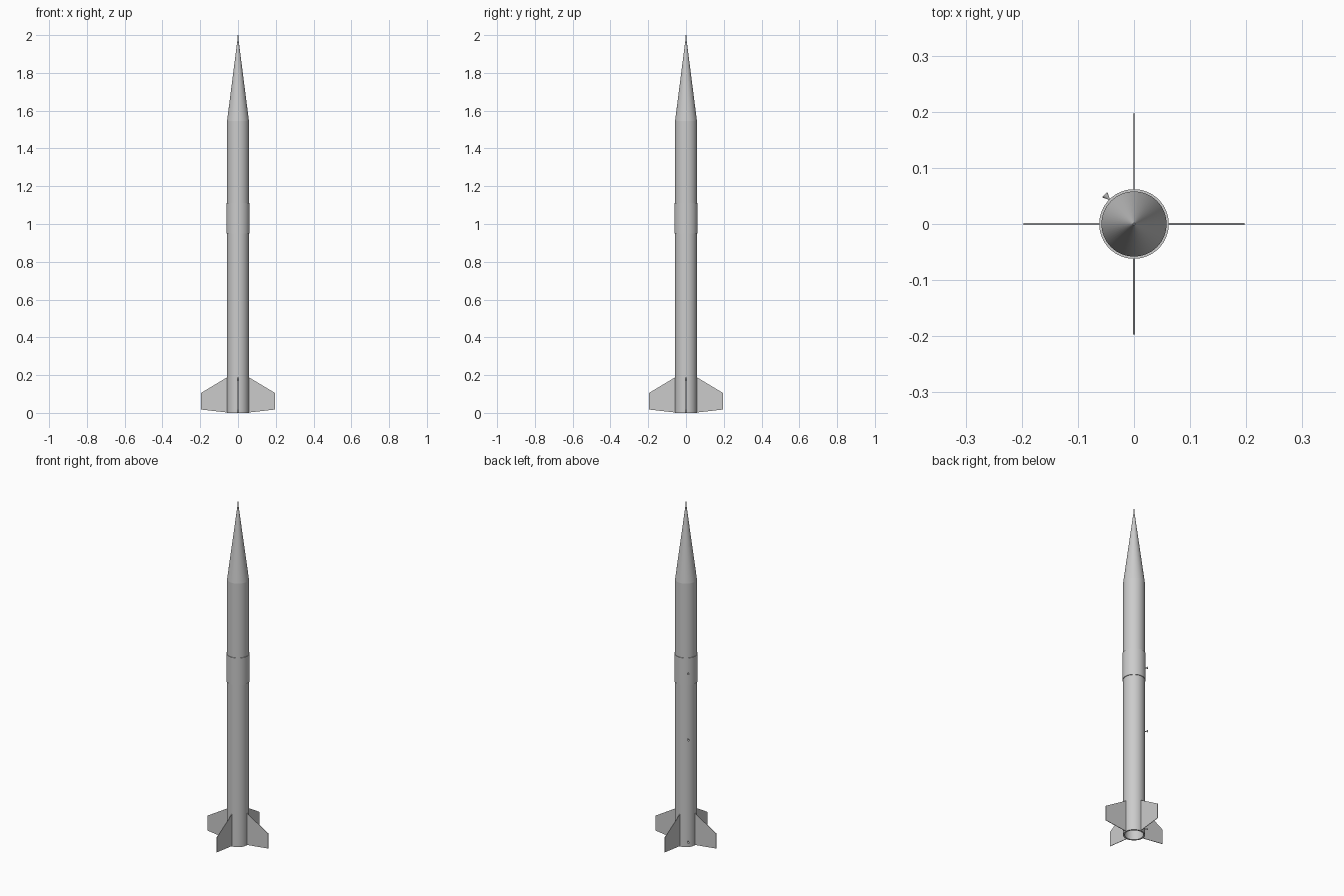
import bpy, bmesh, math
from mathutils import Matrix, Vector

cube = bpy.data.objects.get("Cube")
if cube:
    bpy.data.objects.remove(cube, do_unlink=True)

grey = bpy.data.materials.new("light_grey")
grey.use_nodes = True
grey.diffuse_color = (0.6, 0.6, 0.6, 1)
grey.node_tree.nodes["Principled BSDF"].inputs["Base Color"].default_value = (0.6, 0.6, 0.6, 1)

BODY_R = 0.058


def add_object(name, bm, smooth=True):
    bmesh.ops.recalc_face_normals(bm, faces=bm.faces)
    mesh = bpy.data.meshes.new(name)
    bm.to_mesh(mesh)
    bm.free()
    mesh.materials.append(grey)
    obj = bpy.data.objects.new(name, mesh)
    bpy.context.collection.objects.link(obj)
    if smooth:
        bpy.ops.object.select_all(action="DESELECT")
        obj.select_set(True)
        bpy.context.view_layer.objects.active = obj
        bpy.ops.object.shade_smooth_by_angle(angle=math.radians(30))
    return obj


def lathe(name, profile, sides=64):
    """Spin a profile of (radius, height) points around the z axis."""
    bm = bmesh.new()
    verts = [bm.verts.new((r, 0, z)) for r, z in profile]
    edges = [bm.edges.new(pair) for pair in zip(verts, verts[1:])]
    bmesh.ops.spin(bm, geom=verts + edges, cent=(0, 0, 0), axis=(0, 0, 1),
                   angle=math.tau, steps=sides, use_merge=True)
    bmesh.ops.remove_doubles(bm, verts=bm.verts, dist=0.00001)
    return add_object(name, bm)


# Hollow body tube, open at the tail with a bulkhead inside
lathe("body_tube", [(0, 0.3), (0.05, 0.3), (0.05, 0), (BODY_R, 0),
                    (BODY_R, 1.545), (0, 1.545)])

# Raised band that joins the two body sections
lathe("coupler_band", [(BODY_R - 0.002, 0.95), (0.062, 0.95),
                       (0.062, 1.11), (BODY_R - 0.002, 1.11)])

# Nose cone and its thin tip
lathe("nose_cone", [(0, 1.545), (BODY_R, 1.545), (0.003, 1.975), (0, 1.975)])
lathe("nose_tip", [(0, 1.97), (0.003, 1.97), (0.002, 2), (0, 2)], 16)

# Four thin swept fins
fin_outline = [(0.054, 0.002), (BODY_R, 0.002), (0.197, 0.018),
               (0.197, 0.105), (BODY_R, 0.188), (0.054, 0.188)]
for i, side in enumerate(("left", "back", "right", "front")):
    bm = bmesh.new()
    face = bm.faces.new([bm.verts.new((x, -0.0015, z)) for x, z in fin_outline])
    new = bmesh.ops.extrude_face_region(bm, geom=[face])["geom"]
    bmesh.ops.translate(bm, vec=(0, 0.003, 0),
                        verts=[v for v in new if isinstance(v, bmesh.types.BMVert)])
    fin = add_object("fin_" + side, bm, smooth=False)
    fin.matrix_world = Matrix.Rotation(i * math.pi / 2, 4, "Z")

# Flared guide pins along one side
outward = Vector((-1, 1, 0)).normalized()
turn = outward.to_track_quat("Z", "Y").to_matrix().to_4x4()
for name, height in (("lower", 0.033), ("middle", 0.633), ("upper", 1.022)):
    pin = lathe("guide_pin_" + name,
                [(0, 0.054), (0.0025, 0.054), (0.0025, 0.066),
                 (0.006, 0.072), (0.006, 0.074), (0, 0.074)], 16)
    pin.matrix_world = Matrix.Translation((0, 0, height)) @ turn
